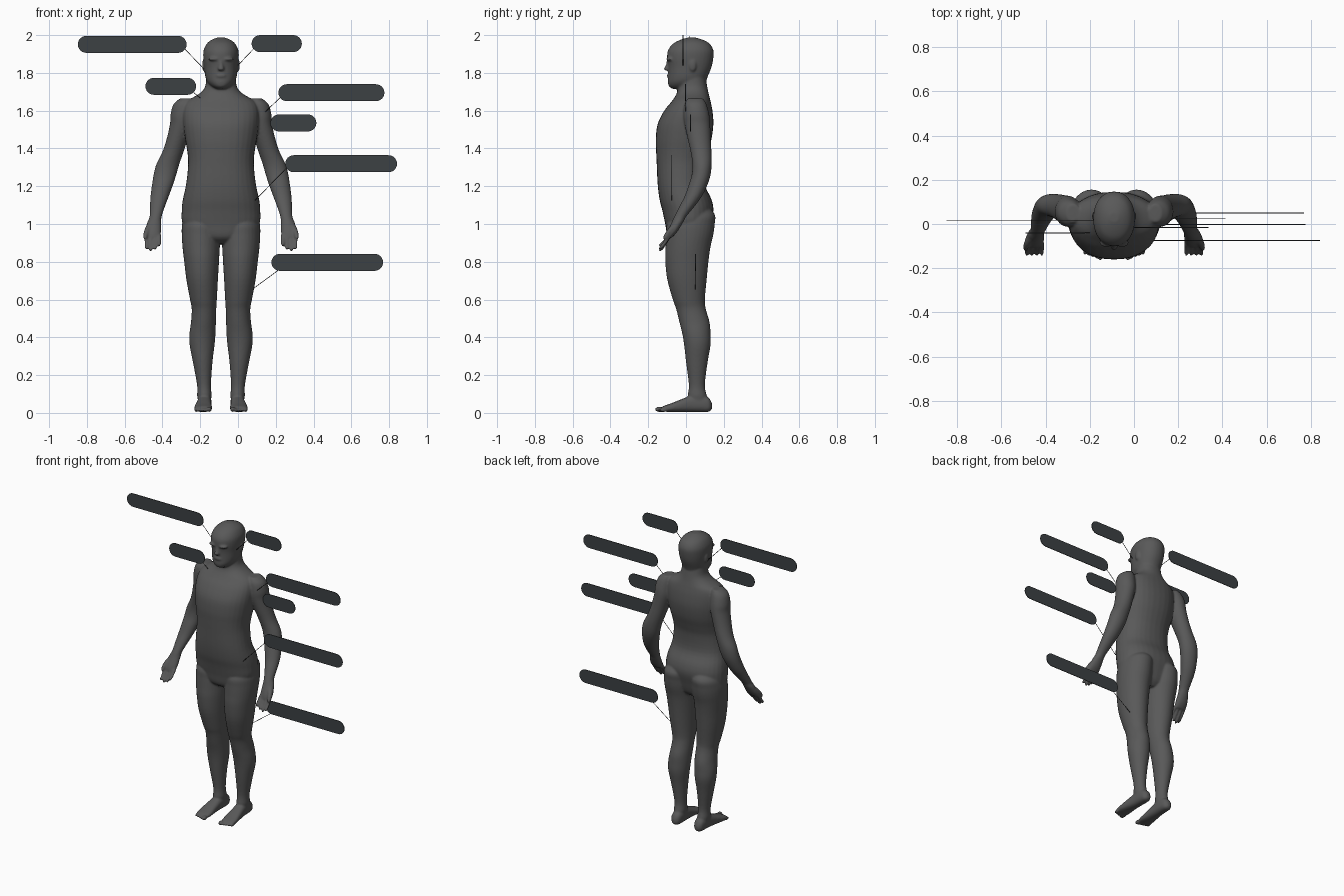
import bpy, bmesh
from math import cos, sin, pi, copysign
from mathutils import Matrix, Vector

CENTRE_X = -0.09
body_bm = bmesh.new()


def material(name, rgb):
    m = bpy.data.materials.new(name)
    m.diffuse_color = (*rgb, 1)
    return m


def spline(rows, steps=4):
    """Smooth interpolation through the cross-section rows."""
    out = []
    for i in range(len(rows) - 1):
        a, b, c, d = rows[max(i - 1, 0)], rows[i], rows[i + 1], rows[min(i + 2, len(rows) - 1)]
        for s in range(steps):
            t = s / steps
            out.append([0.5 * (2 * q + (r - p) * t + (2 * p - 5 * q + 4 * r - u) * t * t
                               + (3 * q - p - 3 * r + u) * t ** 3)
                        for p, q, r, u in zip(a, b, c, d)])
    return out + [list(rows[-1])]


def loft(rows, axis='z', side=1, power=2.0, n=32):
    """Rows: position along axis, centre x, low and high depth, half width."""
    rings = []
    for t, cx, lo, hi, rx in spline(rows):
        ring = []
        for k in range(n):
            c, s = cos(2 * pi * k / n), sin(2 * pi * k / n)
            c = copysign(abs(c) ** (2 / power), c)
            s = copysign(abs(s) ** (2 / power), s)
            x, d = side * (cx + rx * c), (lo + hi) / 2 + (hi - lo) / 2 * s
            ring.append(body_bm.verts.new((x, d, t) if axis == 'z' else (x, t, d)))
        rings.append(ring)
    for a, b in zip(rings, rings[1:]):
        for k in range(n):
            body_bm.faces.new((a[k], a[(k + 1) % n], b[(k + 1) % n], b[k]))
    body_bm.faces.new(rings[0])
    body_bm.faces.new(rings[-1])


def blob(centre, size):
    bmesh.ops.create_uvsphere(body_bm, u_segments=20, v_segments=12, radius=1,
                              matrix=Matrix.Translation(centre) @ Matrix.Diagonal((*size, 1)))


# Torso and neck
loft([(0.895, 0, -0.05, 0.08, 0.06), (0.93, 0, -0.095, 0.11, 0.15), (1.0, 0, -0.11, 0.13, 0.203),
      (1.07, 0, -0.125, 0.145, 0.208), (1.13, 0, -0.14, 0.135, 0.202), (1.21, 0, -0.15, 0.10, 0.185),
      (1.315, 0, -0.155, 0.10, 0.174), (1.38, 0, -0.158, 0.115, 0.178), (1.45, 0, -0.16, 0.135, 0.19),
      (1.53, 0, -0.15, 0.145, 0.20), (1.60, 0, -0.115, 0.14, 0.20), (1.65, 0, -0.075, 0.13, 0.18),
      (1.69, 0, -0.05, 0.12, 0.115), (1.73, 0, -0.042, 0.112, 0.083), (1.80, 0, -0.035, 0.10, 0.078)],
     power=2.25)

# Head with nose, brow, lips and ears
loft([(1.715, 0, -0.07, 0.08, 0.03), (1.728, 0, -0.09, 0.095, 0.052), (1.75, 0, -0.096, 0.105, 0.072),
      (1.78, 0, -0.094, 0.115, 0.083), (1.83, 0, -0.094, 0.135, 0.089), (1.88, 0, -0.10, 0.145, 0.094),
      (1.92, 0, -0.095, 0.145, 0.092), (1.955, 0, -0.068, 0.125, 0.075), (1.975, 0, -0.03, 0.09, 0.05),
      (1.987, 0, 0.01, 0.05, 0.02)], power=2.15)
loft([(1.812, 0, -0.105, -0.08, 0.012), (1.82, 0, -0.118, -0.08, 0.018),
      (1.845, 0, -0.106, -0.08, 0.011), (1.875, 0, -0.10, -0.08, 0.009)])
blob((0, -0.088, 1.785), (0.028, 0.014, 0.012))
for s in (1, -1):
    blob((s * 0.035, -0.085, 1.873), (0.032, 0.02, 0.01))
    blob((s * 0.09, 0.035, 1.84), (0.01, 0.02, 0.033))

for s in (1, -1):
    # Leg
    loft([(1.10, 0.09, 0.0, 0.11, 0.05), (1.05, 0.10, -0.06, 0.153, 0.09), (1.0, 0.104, -0.10, 0.152, 0.102),
          (0.945, 0.105, -0.105, 0.145, 0.103), (0.88, 0.105, -0.108, 0.13, 0.099),
          (0.81, 0.103, -0.11, 0.12, 0.093), (0.71, 0.10, -0.10, 0.11, 0.084),
          (0.60, 0.093, -0.07, 0.10, 0.071), (0.55, 0.09, -0.052, 0.105, 0.065),
          (0.48, 0.093, -0.035, 0.125, 0.066), (0.42, 0.098, -0.02, 0.13, 0.069),
          (0.36, 0.10, -0.01, 0.13, 0.066), (0.27, 0.097, 0.0, 0.115, 0.052),
          (0.15, 0.09, 0.015, 0.10, 0.037), (0.09, 0.088, 0.01, 0.11, 0.038),
          (0.05, 0.088, 0.02, 0.115, 0.03)], side=s)
    # Foot and toes
    loft([(0.138, 0.086, 0.02, 0.05, 0.012), (0.12, 0.086, 0.006, 0.08, 0.03), (0.08, 0.086, 0.005, 0.095, 0.036),
          (0.03, 0.088, 0.005, 0.092, 0.037), (-0.03, 0.092, 0.005, 0.07, 0.042),
          (-0.08, 0.094, 0.005, 0.05, 0.047), (-0.12, 0.094, 0.007, 0.036, 0.045),
          (-0.13, 0.094, 0.01, 0.028, 0.038)], axis='y', side=s, power=2.5)
    for i in range(5):
        r = 0.014 if i == 0 else 0.0095
        blob((s * (0.062 + 0.0175 * i), -0.142 + 0.006 * i, 0.005 + r), (r, 0.023, r))
    # Arm and palm
    arm = [(1.665, 0.185, 0.05, 0.03, 0.04), (1.635, 0.198, 0.05, 0.053, 0.058), (1.58, 0.207, 0.055, 0.06, 0.068),
           (1.53, 0.211, 0.06, 0.059, 0.068), (1.45, 0.232, 0.07, 0.056, 0.061), (1.38, 0.255, 0.08, 0.056, 0.055),
           (1.315, 0.282, 0.085, 0.061, 0.051), (1.26, 0.297, 0.08, 0.06, 0.05), (1.21, 0.309, 0.065, 0.056, 0.05),
           (1.15, 0.324, 0.04, 0.049, 0.046), (1.10, 0.335, 0.01, 0.041, 0.041), (1.04, 0.346, -0.03, 0.032, 0.032),
           (1.01, 0.353, -0.045, 0.037, 0.03), (0.96, 0.36, -0.072, 0.043, 0.027),
           (0.93, 0.361, -0.09, 0.04, 0.018)]
    loft([(z, x, y - ry, y + ry, rx) for z, x, y, rx, ry in arm], side=s)
    # Fingers and thumb
    for i, tip in enumerate((0.882, 0.864, 0.856, 0.866)):
        x, h = 0.327 + 0.0225 * i, 0.945 - tip
        loft([(0.945, x, -0.098, -0.07, 0.011), (0.945 - h * 0.55, x, -0.124, -0.10, 0.0105),
              (tip + 0.008, x, -0.145, -0.122, 0.009), (tip, x, -0.143, -0.132, 0.004)], side=s, n=12)
    loft([(1.0, 0.375, -0.075, -0.04, 0.016), (0.965, 0.394, -0.103, -0.073, 0.014),
          (0.93, 0.401, -0.122, -0.096, 0.011), (0.92, 0.401, -0.118, -0.105, 0.005)], side=s, n=12)

# Fuse the body parts into one smooth skin
bmesh.ops.recalc_face_normals(body_bm, faces=body_bm.faces)
mesh = bpy.data.meshes.new("body")
body_bm.to_mesh(mesh)
body_bm.free()
body = bpy.data.objects.new("body", mesh)
body.location.x = CENTRE_X
bpy.context.collection.objects.link(body)
mesh.materials.append(material("dark_grey", (0.1, 0.1, 0.1)))
fuse = body.modifiers.new("fuse", 'REMESH')
fuse.mode = 'VOXEL'
fuse.voxel_size = 0.006
fuse.use_smooth_shade = True
soften = body.modifiers.new("soften", 'SMOOTH')
soften.factor = 0.5
soften.iterations = 5

# Pill-shaped label plates with leader lines
slate = material("slate", (0.045, 0.052, 0.056))
black = material("line_black", (0.02, 0.02, 0.02))


def label(name, x0, x1, zc, y, start, end):
    r, half = 0.045, 0.002
    bm = bmesh.new()
    outline = []
    for cx, a0 in ((x1 - r, -pi / 2), (x0 + r, pi / 2)):
        for k in range(13):
            a = a0 + pi * k / 12
            outline.append(bm.verts.new((cx + r * cos(a), y - half, zc + r * sin(a))))
    face = bm.faces.new(outline)
    ext = bmesh.ops.extrude_face_region(bm, geom=[face])
    bmesh.ops.translate(bm, vec=(0, 2 * half, 0),
                        verts=[v for v in ext['geom'] if isinstance(v, bmesh.types.BMVert)])
    bmesh.ops.recalc_face_normals(bm, faces=bm.faces)
    me = bpy.data.meshes.new(name + "_plate")
    bm.to_mesh(me)
    bm.free()
    me.materials.append(slate)
    bpy.context.collection.objects.link(bpy.data.objects.new(name + "_plate", me))
    a, b = Vector((start[0], y, start[1])), Vector((end[0], y, end[1]))
    bpy.ops.mesh.primitive_cylinder_add(vertices=8, radius=0.0016, depth=(b - a).length, location=(a + b) / 2)
    line = bpy.context.object
    line.name = name + "_leader_line"
    line.rotation_euler = (b - a).to_track_quat('Z', 'Y').to_euler()
    line.data.materials.append(black)


label("neck_label", -0.848, -0.272, 1.951, 0.017, (-0.285, 1.93), (-0.17, 1.81))
label("throat_label", 0.072, 0.338, 1.955, -0.016, (0.085, 1.93), (0.0, 1.84))
label("upper_chest_label", -0.49, -0.222, 1.729, -0.04, (-0.24, 1.70), (-0.185, 1.655))
label("armpit_label", 0.214, 0.775, 1.695, -0.002, (0.23, 1.675), (0.14, 1.59))
label("side_label", 0.172, 0.415, 1.535, 0.024, (0.185, 1.53), (0.15, 1.50))
label("groin_label", 0.25, 0.842, 1.319, -0.075, (0.27, 1.31), (0.09, 1.125))
label("knee_label", 0.177, 0.768, 0.797, 0.05, (0.22, 0.76), (0.07, 0.65))
